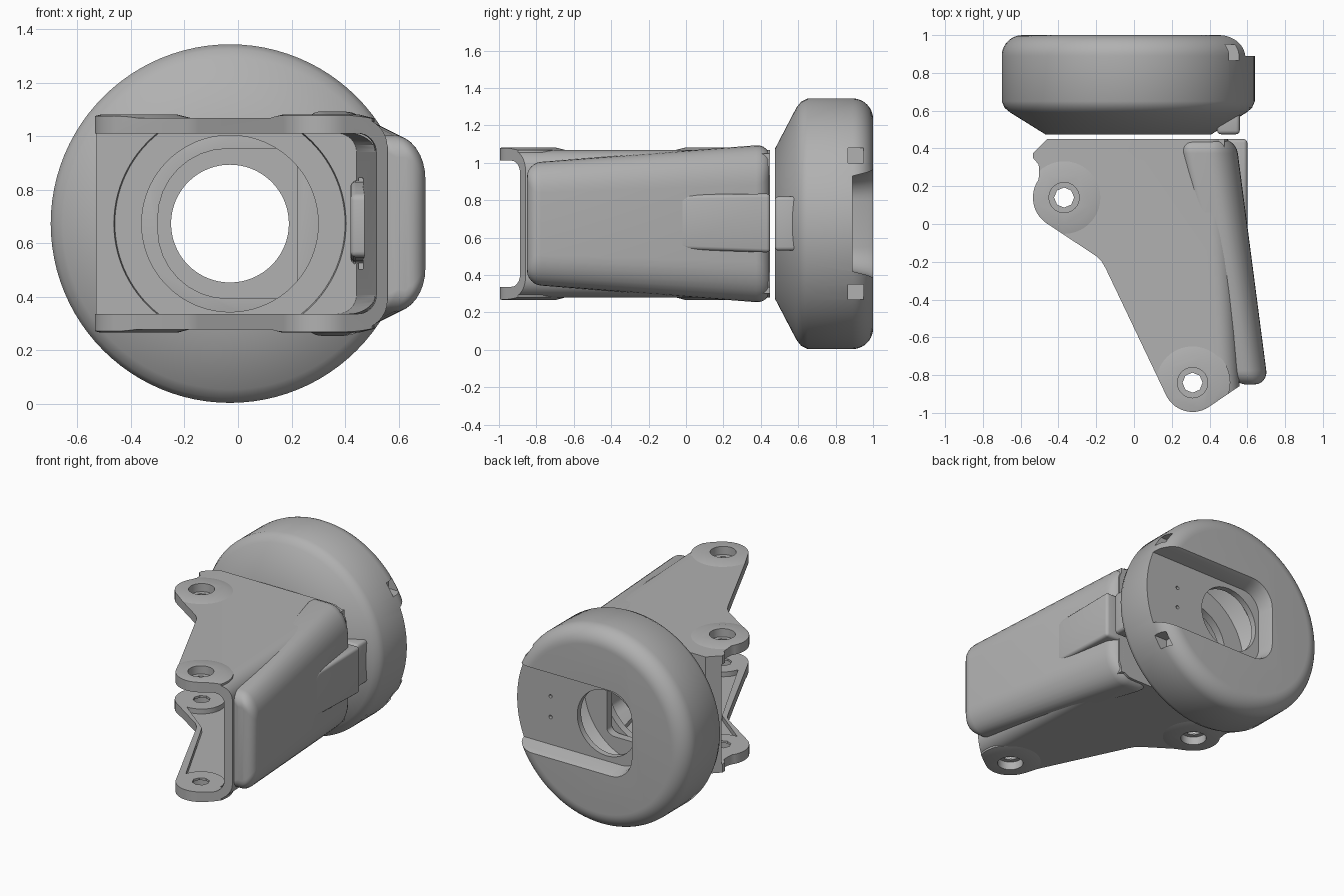
import bpy, bmesh
from math import sin, cos, pi, radians

cube = bpy.data.objects.get("Cube")
if cube:
    bpy.data.objects.remove(cube, do_unlink=True)

grey = bpy.data.materials.new("plain grey")
grey.use_nodes = True
grey.diffuse_color = (0.44, 0.44, 0.44, 1)
grey.node_tree.nodes["Principled BSDF"].inputs["Base Color"].default_value = (0.44, 0.44, 0.44, 1)

MID = 0.674          # height of the main axis
AX = -0.03           # sideways position of the disc axis


def skin(name, rings):
    """Closed solid through a row of equal rings, capped at both ends."""
    bm = bmesh.new()
    loops = [[bm.verts.new(p) for p in ring] for ring in rings]
    n = len(loops[0])
    for a, b in zip(loops, loops[1:]):
        for i in range(n):
            j = (i + 1) % n
            bm.faces.new((a[i], a[j], b[j], b[i]))
    bm.faces.new(loops[0])
    bm.faces.new(loops[-1])
    bmesh.ops.recalc_face_normals(bm, faces=bm.faces)
    me = bpy.data.meshes.new(name)
    bm.to_mesh(me)
    bm.free()
    ob = bpy.data.objects.new(name, me)
    bpy.context.collection.objects.link(ob)
    me.materials.append(grey)
    return ob


def arc(cx, cy, r, a0, a1, n=14):
    return [(cx + r * cos(radians(a0 + (a1 - a0) * i / n)),
             cy + r * sin(radians(a0 + (a1 - a0) * i / n))) for i in range(n + 1)]


def turned(name, profile, n=96):
    """Solid around the disc axis from (y, x radius, z radius) rows."""
    return skin(name, [[(AX + rx * cos(2 * pi * i / n), y, MID + rz * sin(2 * pi * i / n))
                        for i in range(n)] for y, rx, rz in profile])


def post(name, x, y, rows, n=40):
    """Upright round solid from (z, radius) rows."""
    return skin(name, [[(x + r * cos(2 * pi * i / n), y + r * sin(2 * pi * i / n), z)
                        for i in range(n)] for z, r in rows])


def loft(name, sections, wide=1, tall=1):
    """Rounded rectangles (y, x0, x1, half height, radius); wide and tall scale the +x corners."""
    rings = []
    for y, x0, x1, h, r in sections:
        ring = []
        u, v = r * wide, r * tall
        for cx, cz, rx, rz, a in ((x1 - u, h - v, u, v, 0), (x0 + r, h - r, r, r, 90),
                                  (x0 + r, r - h, r, r, 180), (x1 - u, v - h, u, v, 270)):
            ring += [(cx + rx * p, y, MID + cz + rz * q) for p, q in arc(0, 0, 1, a, a + 90, 8)]
        rings.append(ring)
    return skin(name, rings)


def box(name, x, y, z):
    return skin(name, [[(x[0], v, z[0]), (x[1], v, z[0]), (x[1], v, z[1]), (x[0], v, z[1])]
                       for v in y])


def prism(name, shape, half):
    return skin(name, [[(x, y, MID + z) for x, y in shape] for z in (-half, half)])


def apply(ob, mod):
    bpy.context.view_layer.objects.active = ob
    bpy.ops.object.modifier_apply(modifier=mod.name)


def combine(ob, tool, op="DIFFERENCE", keep=False):
    mod = ob.modifiers.new("cut", "BOOLEAN")
    mod.operation, mod.object, mod.solver = op, tool, "EXACT"
    apply(ob, mod)
    if not keep:
        bpy.data.objects.remove(tool, do_unlink=True)


def bevel(ob, width, segments):
    mod = ob.modifiers.new("round", "BEVEL")
    mod.width, mod.segments = width, segments
    apply(ob, mod)


# Hollow round housing with a conical front and a rolled back edge
profile = [(0.475, 0.44, 0.40), (0.59, 0.625, 0.62), (0.615, 0.655, 0.652), (0.65, 0.67, 0.67)]
profile += [(y, r, r) for r, y in arc(0.56, 0.89, 0.11, 0, 90, 10)]
housing = turned("round_housing", profile)
combine(housing, loft("back_pocket", [(0.89, -0.275, 0.9, 0.255, 0.13), (0.97, -0.285, 0.9, 0.275, 0.15),
                                      (1.1, -0.33, 0.95, 0.33, 0.2)]))
combine(housing, turned("cavity", [(0.53, 0.42, 0.42), (0.6, 0.5, 0.5), (0.85, 0.5, 0.5)]))
combine(housing, loft("front_opening", [(y, -0.3, 0.22, 0.28, 0.26) for y in (0.4, 0.62)], 0.25, 0.15))
combine(housing, turned("bore", [(0.3, 0.22, 0.22), (1.2, 0.22, 0.22)]))
for side in (-1, 1):
    z = MID + side * 0.365
    combine(housing, box("edge_window", (0.46, 0.75), (0.865, 0.95), (z - 0.04, z + 0.04)))
    zs = MID + side * 0.07
    combine(housing, skin("screw_hole", [[(0.39 + u, y, zs + v) for u, v in arc(0, 0, 0.012, 0, 330, 11)]
                                         for y in (0.87, 0.95)]))

# Connector block on the front of the housing
connector = box("connector_block", (0.44, 0.56), (0.475, 0.62), (0.53, 0.82))
bevel(connector, 0.02, 3)

# Bracket: outline prism trimmed to a rounded channel
PIVOTS = (("rear", -0.37, 0.14), ("front", 0.31, -0.84))
outline = [(0.6, 0.45), (-0.46, 0.45), (-0.535, 0.375), (-0.535, 0.35), (-0.505, 0.315), (-0.502, 0.28)]
outline += arc(-0.37, 0.14, 0.165, 145, 235)
outline += [(-0.2, -0.17), (-0.17, -0.2), (-0.15, -0.235)]
outline += arc(0.31, -0.84, 0.155, 205, 305)
outline += [(0.6, -0.83)]
bracket = prism("bracket", outline, 0.395)
combine(bracket, loft("outer_trim", [(-1.2, -1, 0.575, 0.395, 0.11), (0.6, -1, 0.49, 0.395, 0.11)]), "INTERSECT")
channel = loft("channel", [(-1.2, -1, 0.535, 0.337, 0.07), (0.6, -1, 0.43, 0.337, 0.07)])
combine(bracket, channel, keep=True)

# Recessed plate floors that leave a rim and the pivot pads standing
recess = prism("floor_recess", [(0.6, 0.38), (-0.45, 0.38), (-0.45, 0.05), (-0.13, -0.2),
                                (0.21, -0.88), (0.36, -0.9), (0.6, -0.76)], 0.5)
combine(recess, loft("recess_limit", [(-1.2, -1, 0.535, 0.37, 0.09), (0.6, -1, 0.43, 0.37, 0.09)]), "INTERSECT")
for place, x, y in PIVOTS:
    combine(recess, post("pad", x, y, [(0, 0.145), (1.4, 0.145)]))
combine(bracket, recess)

# Back wall of the bracket with a shallow dish and a round opening
wall = box("bracket_back_wall", (-0.7, 0.48), (0.38, 0.45), (0.3, 1.05))
combine(wall, prism("wall_trim", outline, 0.5), "INTERSECT")
combine(wall, turned("dish", [(0.3, 0.45, 0.45), (0.4, 0.43, 0.43)]))
combine(wall, turned("opening", [(0.3, 0.33, 0.33), (0.6, 0.33, 0.33)]))

# Side cover wrapped around the bracket wall, broadly rounded outside and at both ends
ROLL = 0.075
ends = [(-0.85 + ROLL - d, ROLL - w) for w, d in arc(0, 0, ROLL, 90, 0, 6)]
ends += [(0.45 - ROLL + d, ROLL - w) for w, d in arc(0, 0, ROLL, 0, 90, 6)]
sections = []
for y, inset in ends:
    t = (y + 0.85) / 1.3
    sections.append((y, 0.52 - 0.285 * t + inset, 0.71 - 0.17 * t - inset, 0.325 + 0.1 * t - inset,
                     max(0.045 + 0.015 * t - 0.6 * inset, 0.005)))
cover = loft("side_cover", sections, 2.6, 3.6)
combine(cover, channel)

# Oval slot through the inner side
slot = loft("slot", [(-0.05, 0.3, 0.52, 0.17, 0.03), (0.25, 0.3, 0.49, 0.17, 0.03)])
combine(bracket, slot, keep=True)
combine(cover, slot)

# Raised ridge on the cover leading to the connector
ridge = skin("cover_ridge", [
    [(0.42, y, z0), (x, y, z0), (x, y, z1), (0.42, y, z1)]
    for y, x, z0, z1 in ((-0.14, 0.605, 0.55, 0.78), (0.02, 0.6, 0.535, 0.83), (0.45, 0.6, 0.52, 0.835))])
bevel(ridge, 0.02, 3)

# Pivot bosses blending into the plates, with counterbored holes, above and below
parts = [housing, connector, bracket, wall, cover, ridge]
for place, x, y in PIVOTS:
    for level, s in (("upper", 1), ("lower", -1)):
        def at(d):
            return MID + s * d
        boss = post(place + "_" + level + "_boss", x, y, [(at(0.38), 0.2), (at(0.393), 0.2), (at(0.407), 0.145)])
        combine(boss, prism("boss_trim", outline, 0.5), "INTERSECT")
        for part in (boss, bracket):
            combine(part, post("counterbore", x, y, [(at(0.352), 0.08), (at(0.5), 0.08)]))
            combine(part, post("pivot_hole", x, y, [(at(0.3), 0.053), (at(0.5), 0.053)], 8))
        parts.append(boss)

# Smooth shading with crisp edges
bpy.ops.object.select_all(action="DESELECT")
for ob in parts:
    ob.select_set(True)
bpy.context.view_layer.objects.active = housing
bpy.ops.object.shade_smooth_by_angle(angle=radians(32))
